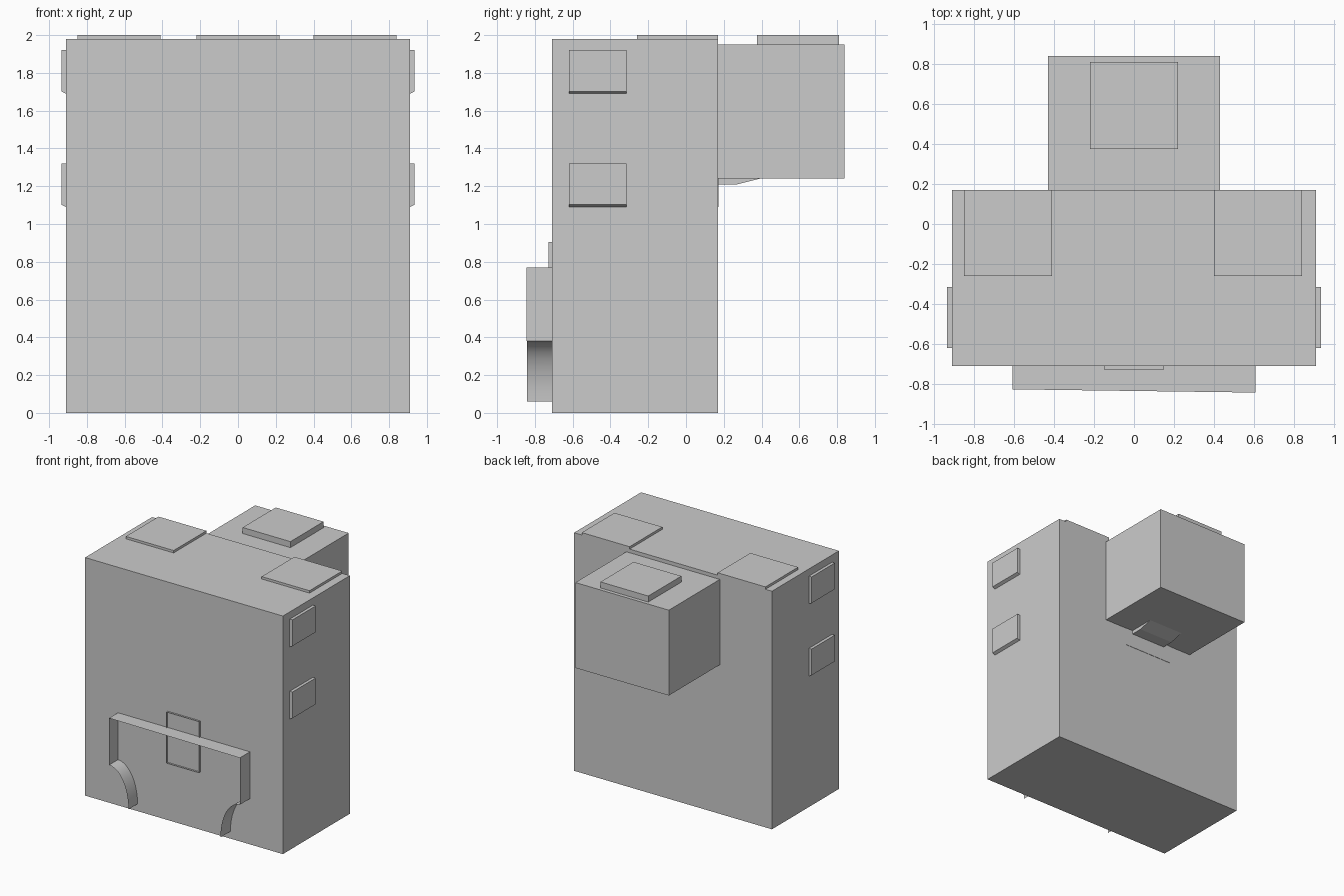
import bpy, bmesh, math
from mathutils import Vector

if "Cube" in bpy.data.objects:
    bpy.data.objects.remove(bpy.data.objects["Cube"])


def extrude(name, profile, vec, closed=True):
    """Sweep a 3D outline along vec: capped solid, or an open ribbon."""
    bm = bmesh.new()
    a = [bm.verts.new(p) for p in profile]
    b = [bm.verts.new(Vector(p) + Vector(vec)) for p in profile]
    n = len(a)
    for i in range(n if closed else n - 1):
        j = (i + 1) % n
        bm.faces.new((a[i], a[j], b[j], b[i]))
    if closed:
        bm.faces.new(a)
        bm.faces.new(b)
    bmesh.ops.recalc_face_normals(bm, faces=bm.faces)
    me = bpy.data.meshes.new(name)
    bm.to_mesh(me)
    bm.free()
    ob = bpy.data.objects.new(name, me)
    bpy.context.collection.objects.link(ob)
    return ob


def box(name, x, y, z):
    base = [(x[0], y[0], z[0]), (x[1], y[0], z[0]), (x[1], y[1], z[0]), (x[0], y[1], z[0])]
    return extrude(name, base, (0, 0, z[1] - z[0]))


# Main masses
box("main_body", (-0.91, 0.91), (-0.71, 0.17), (0, 1.98))
box("rear_box", (-0.43, 0.43), (0.17, 0.84), (1.24, 1.95))

# Raised pads on the tops
box("roof_pad_left", (-0.85, -0.41), (-0.26, 0.17), (1.98, 2.0))
box("roof_pad_right", (0.40, 0.84), (-0.26, 0.17), (1.98, 2.0))
box("rear_box_pad", (-0.22, 0.22), (0.375, 0.81), (1.95, 2.0))

# Side plates with a slanted lower edge
for s, side in ((-1, "left"), (1, "right")):
    for z, level in ((1.09, "lower"), (1.69, "upper")):
        prof = [(s * 0.91, -0.62, z), (s * 0.935, -0.62, z + 0.012),
                (s * 0.935, -0.62, z + 0.23), (s * 0.91, -0.62, z + 0.23)]
        extrude(f"side_plate_{side}_{level}", prof, (0, 0.305, 0))

# Thin back plate and the wedge bracket under the rear box
box("back_plate", (-0.22, 0.22), (0.17, 0.173), (1.09, 1.5))
extrude("wedge_bracket", [(-0.16, 0.17, 1.24), (-0.16, 0.17, 1.21),
                          (-0.16, 0.27, 1.21), (-0.16, 0.39, 1.24)], (0.32, 0, 0))

# Front frame: open ribbon with straight sides and curved feet
arc = [(0.607 - 0.18 * math.sin(t), 0.06 + 0.32 * math.cos(t))
       for t in [math.pi / 2 * i / 10 for i in range(11)]]
half = [(0.607, 0.77)] + arc
path = [(-x, z) for x, z in reversed(half)] + half
frame = extrude("front_frame", [(x, -0.71, z) for x, z in path], (0, -0.125, 0), closed=False)
for v in frame.data.vertices:
    if v.co.y < -0.8:
        v.co.y += -0.008 * v.co.x / 0.6
bpy.context.view_layer.objects.active = frame
frame.select_set(True)
bpy.ops.object.shade_smooth_by_angle(angle=math.radians(30))

# Shallow open rim on the front
rim = [(-0.15, 0.48), (0.15, 0.48), (0.15, 0.905), (-0.15, 0.905), (-0.15, 0.48)]
extrude("front_rim", [(x, -0.71, z) for x, z in rim], (0, -0.017, 0), closed=False)
